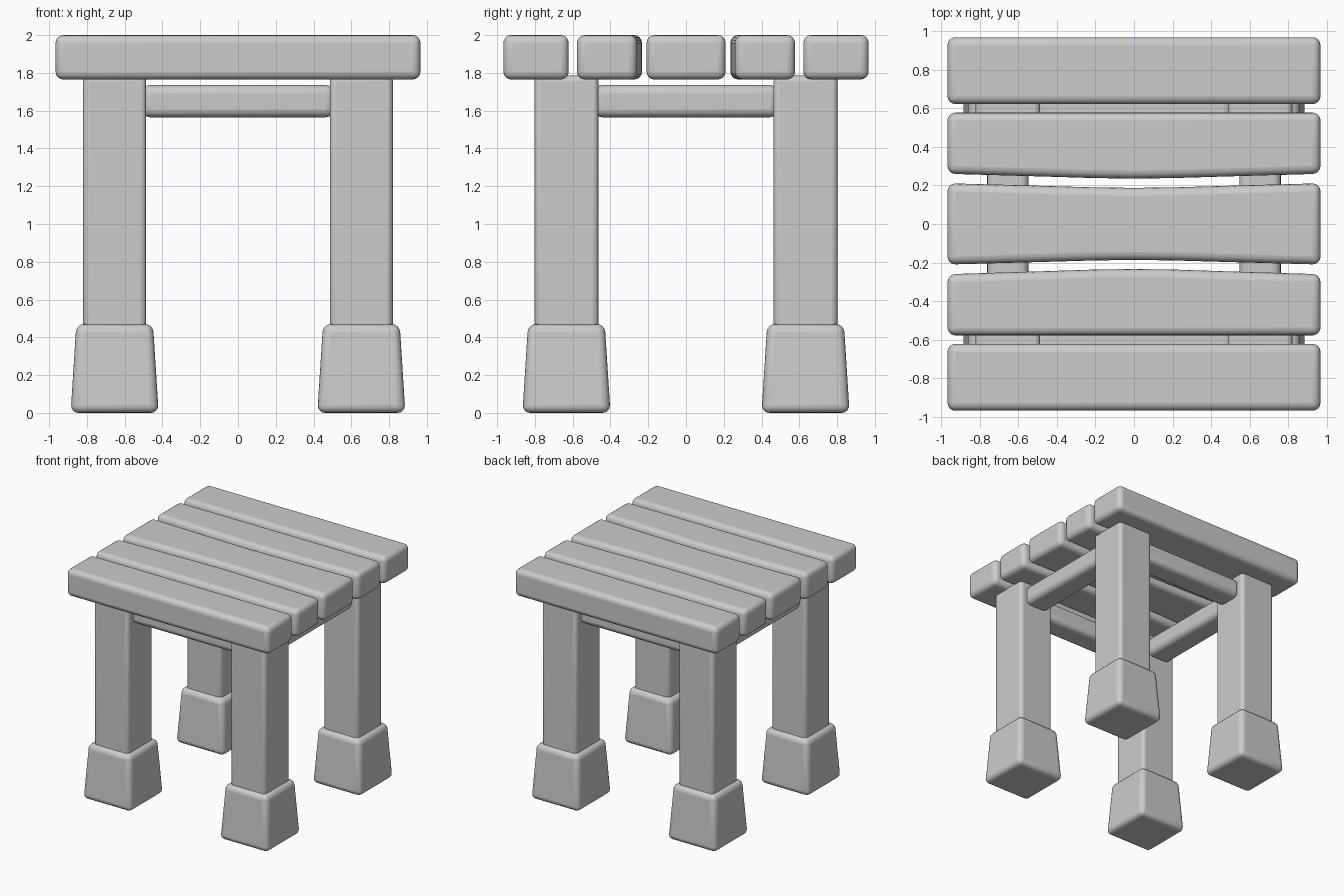
import bpy, bmesh

if "Cube" in bpy.data.objects:
    bpy.data.objects.remove(bpy.data.objects["Cube"])

def finish(name, bm, bevel, segments=4):
    """Turn a bmesh into a softly rounded object."""
    bmesh.ops.recalc_face_normals(bm, faces=bm.faces)
    me = bpy.data.meshes.new(name)
    bm.to_mesh(me)
    bm.free()
    ob = bpy.data.objects.new(name, me)
    bpy.context.collection.objects.link(ob)
    m = ob.modifiers.new("rounding", 'BEVEL')
    m.width = bevel
    m.segments = segments
    m.limit_method = 'ANGLE'
    m.angle_limit = 0.6
    bpy.ops.object.select_all(action='DESELECT')
    ob.select_set(True)
    bpy.context.view_layer.objects.active = ob
    bpy.ops.object.shade_smooth_by_angle(angle=0.6)
    return ob

def prism(name, outline, z0, z1, bevel, taper=None):
    """Extrude an xy outline from z0 to z1, optionally with another top outline."""
    bm = bmesh.new()
    low = [bm.verts.new((x, y, z0)) for x, y in outline]
    high = [bm.verts.new((x, y, z1)) for x, y in (taper or outline)]
    bm.faces.new(low)
    bm.faces.new(high)
    n = len(low)
    for i in range(n):
        j = (i + 1) % n
        bm.faces.new((low[i], low[j], high[j], high[i]))
    return finish(name, bm, bevel)

def rect(cx, cy, hx, hy):
    return [(cx - hx, cy - hy), (cx + hx, cy - hy), (cx + hx, cy + hy), (cx - hx, cy + hy)]

# Seat planks: lower edge, upper edge, bow of lower edge, bow of upper edge
HALF = 0.966
CURVE = [(-1, 0), (-0.5, 0.55), (-0.22, 0.88), (0, 1), (0.22, 0.88), (0.5, 0.55), (1, 0)]
planks = [
    ("front_plank", -0.967, -0.621, 0, 0),
    ("front_inner_plank", -0.577, -0.260, 0, 0.027),
    ("middle_plank", -0.210, 0.211, 0.024, -0.024),
    ("back_inner_plank", 0.260, 0.577, -0.025, 0),
    ("back_plank", 0.621, 0.967, 0, 0),
]

def edge(y, bow):
    return [(x * HALF, y + bow * t) for x, t in (CURVE if bow else (CURVE[0], CURVE[-1]))]

for name, y0, y1, b0, b1 in planks:
    prism(name, edge(y0, b0) + edge(y1, b1)[::-1], 1.765, 2.0, 0.042)

# Legs with flared feet
LX, LY = 0.653, 0.633
for side, sx in (("left", -1), ("right", 1)):
    for end, sy in (("front", -1), ("back", 1)):
        cx, cy = sx * LX, sy * LY
        prism(f"{end}_{side}_leg", rect(cx, cy, 0.167, 0.169), 0.40, 1.785, 0.03)
        prism(f"{end}_{side}_foot", rect(cx, cy, 0.233, 0.233), 0.0, 0.47, 0.042,
              rect(cx, cy, 0.203, 0.203))

# Rails between the legs
for name, s in (("front", -1), ("back", 1)):
    prism(f"{name}_rail", rect(0, s * LY, 0.51, 0.108), 1.565, 1.735, 0.045)
for name, s in (("left", -1), ("right", 1)):
    prism(f"{name}_rail", rect(s * LX, 0, 0.108, 0.49), 1.565, 1.735, 0.045)
